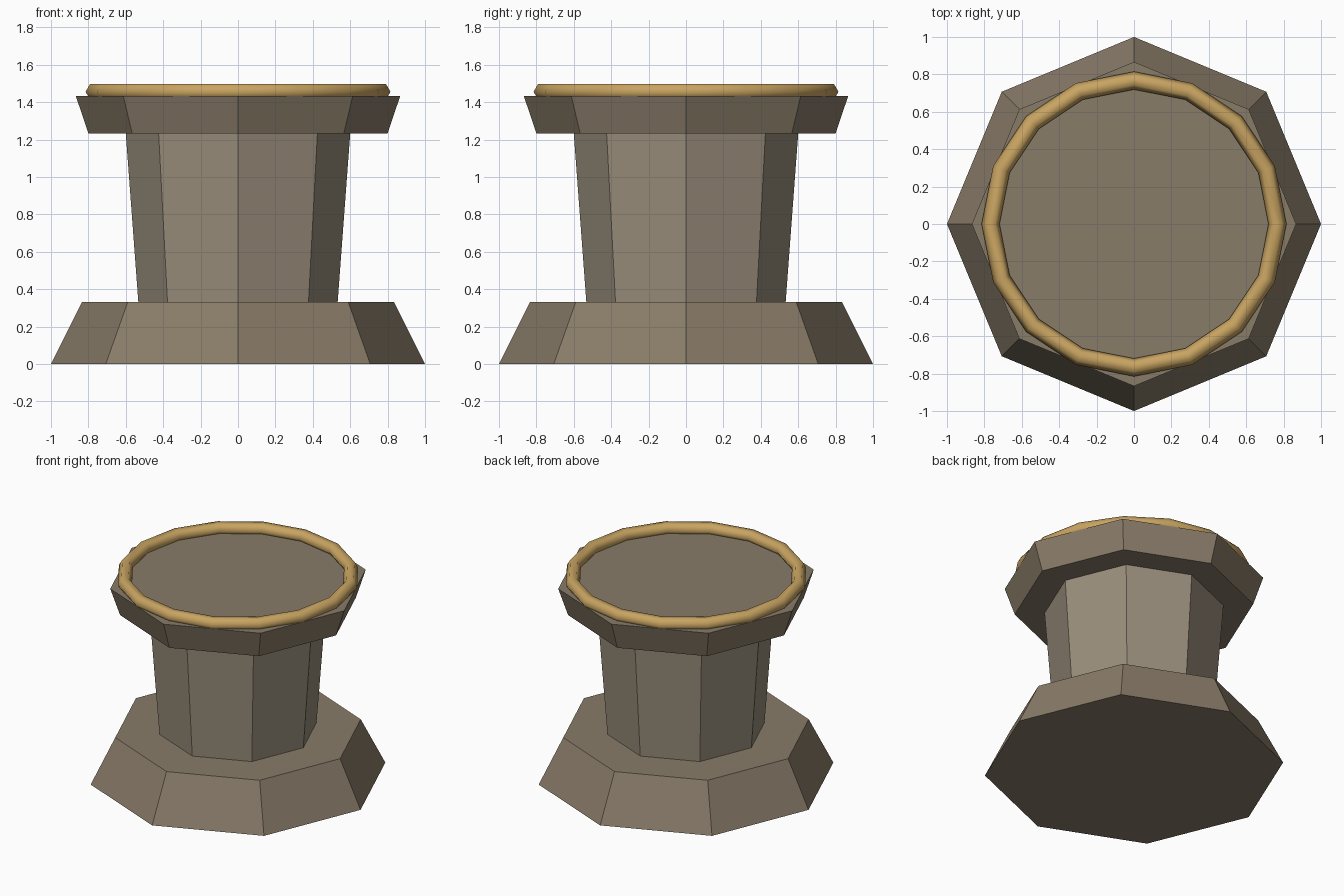
import bpy
from math import radians

if "Cube" in bpy.data.objects:
    bpy.data.objects.remove(bpy.data.objects["Cube"])


def material(name, rgb):
    m = bpy.data.materials.new(name)
    m.diffuse_color = (*rgb, 1)
    m.use_nodes = True
    m.node_tree.nodes["Principled BSDF"].inputs["Base Color"].default_value = m.diffuse_color
    return m


stone = material("stone", (0.25, 0.20, 0.14))
pale_stone = material("pale_stone", (0.32, 0.27, 0.20))
gold = material("gold", (0.58, 0.37, 0.12))


def octagon(name, r_bottom, r_top, z0, z1, mat):
    """Tapered eight-sided block with a corner on each axis."""
    bpy.ops.mesh.primitive_cone_add(vertices=8, radius1=r_bottom, radius2=r_top,
                                    depth=z1 - z0, location=(0, 0, (z0 + z1) / 2))
    ob = bpy.context.object
    ob.name = name
    ob.data.materials.append(mat)
    return ob


# Stacked pedestal blocks
octagon("base", 1.0, 0.833, 0.0, 0.333, stone)
octagon("column", 0.533, 0.60, 0.333, 1.233, pale_stone)
octagon("capital", 0.80, 0.867, 1.233, 1.433, stone)

# Gold ring half sunk into the top
bpy.ops.mesh.primitive_torus_add(major_segments=16, minor_segments=6,
                                 major_radius=0.767, minor_radius=0.048,
                                 location=(0, 0, 1.456))
ring = bpy.context.object
ring.name = "gold_ring"
ring.data.materials.append(gold)
bpy.ops.object.shade_smooth_by_angle(angle=radians(62))
